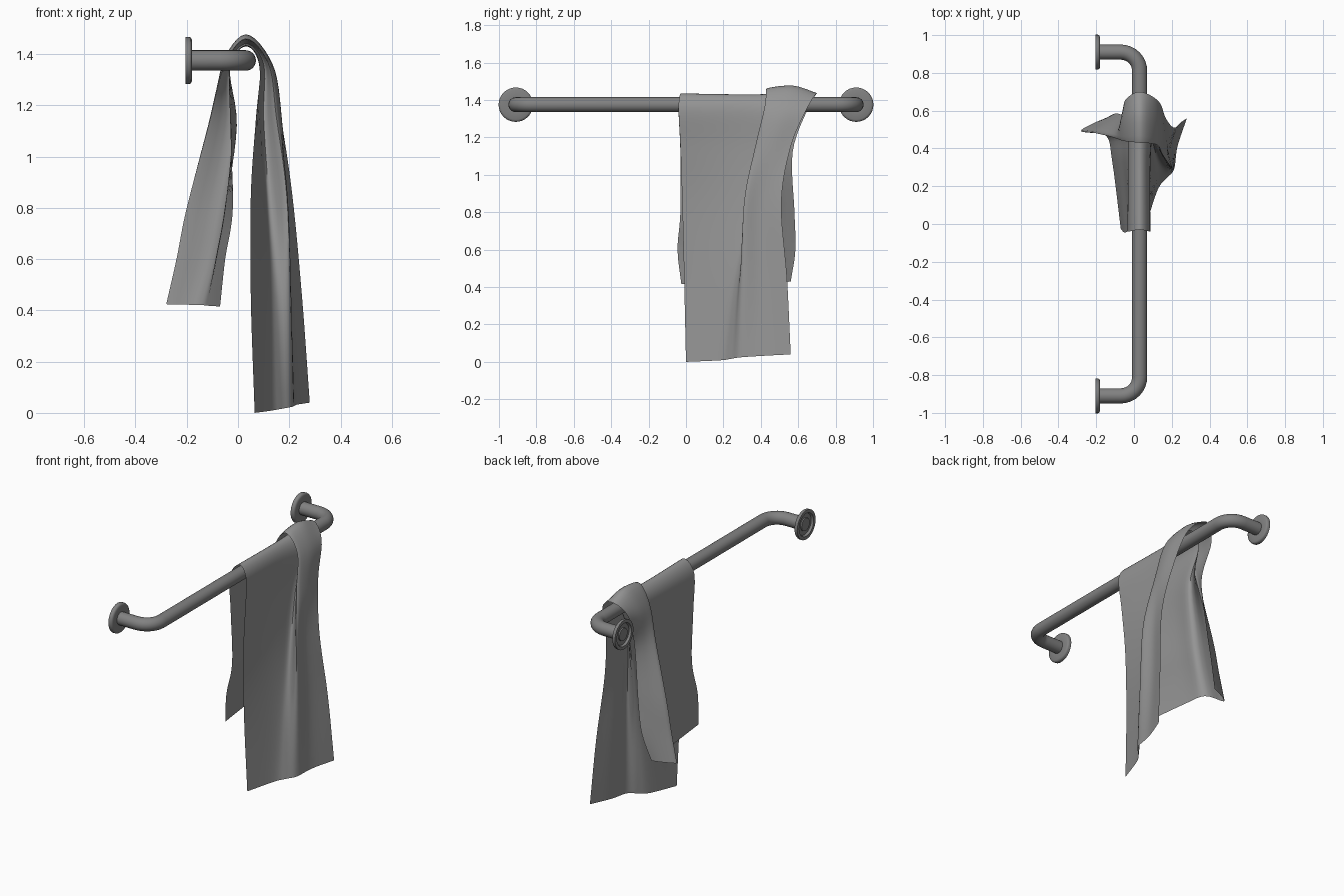
import bpy, math
from mathutils import Vector

if "Cube" in bpy.data.objects:
    bpy.data.objects.remove(bpy.data.objects["Cube"])

AX, AY, AZ = 0.03, 0.91, 1.375      # bar axis x, end-tube y, bar height


def grey(name, v):
    m = bpy.data.materials.new(name)
    m.diffuse_color = (v, v, v, 1)
    m.use_nodes = True
    m.node_tree.nodes["Principled BSDF"].inputs["Base Color"].default_value = m.diffuse_color
    return m


METAL, CLOTH = grey("dark_metal", 0.22), grey("grey_cloth", 0.30)


def mesh_object(name, verts, faces, mat, angle=40):
    me = bpy.data.meshes.new(name)
    me.from_pydata(verts, [], faces)
    me.materials.append(mat)
    ob = bpy.data.objects.new(name, me)
    bpy.context.collection.objects.link(ob)
    bpy.ops.object.select_all(action='DESELECT')
    ob.select_set(True)
    bpy.context.view_layer.objects.active = ob
    bpy.ops.object.shade_smooth_by_angle(angle=math.radians(angle))
    return ob


# Bent rail: a round tube swept along straight, elbow, straight, elbow, straight
R, N, TUBE = 0.10, 8, 0.04
half = [(-0.20, AY)]
for i in range(N + 1):
    a = math.pi / 2 * (1 - i / N)
    half.append((AX - R + R * math.cos(a), AY - R + R * math.sin(a)))
path = half + [(x, -y) for x, y in reversed(half)]
verts, faces, S = [], [], 24
for i, p in enumerate(path):
    a, b = path[max(i - 1, 0)], path[min(i + 1, len(path) - 1)]
    t = Vector((b[0] - a[0], b[1] - a[1], 0)).normalized()
    side = Vector((-t.y, t.x, 0))
    for k in range(S):
        w = 2 * math.pi * k / S
        verts.append(Vector((p[0], p[1], AZ)) + side * TUBE * math.cos(w)
                     + Vector((0, 0, TUBE * math.sin(w))))
for i in range(len(path) - 1):
    for k in range(S):
        k2 = (k + 1) % S
        faces.append((i * S + k, i * S + k2, (i + 1) * S + k2, (i + 1) * S + k))
faces += [tuple(range(S)), tuple(range(len(verts) - S, len(verts)))[::-1]]
mesh_object("towel_rail", verts, faces, METAL)

# Wall flanges: turned discs with a recessed back
profile = [(-0.182, 0.038), (-0.180, 0.080), (-0.184, 0.089), (-0.190, 0.092),
           (-0.205, 0.092), (-0.205, 0.072), (-0.192, 0.066), (-0.192, 0.038)]
for name, cy in (("wall_flange_back", AY), ("wall_flange_front", -AY)):
    verts, faces, S, n = [], [], 32, len(profile)
    for k in range(S):
        w = 2 * math.pi * k / S
        verts += [(x, cy + r * math.cos(w), AZ + r * math.sin(w)) for x, r in profile]
        for j in range(n - 1):
            m = (k + 1) % S
            faces.append((k * n + j, k * n + j + 1, m * n + j + 1, m * n + j))
    mesh_object(name, verts, faces, METAL)

# Towel cross-sections (height, tilt, (x, y) from the straight edge over the pleat)
front = [
    (0.00, 0.04, [(.065, 0), (.125, .18), (.17, .24), (.212, .29), (.23, .41), (.28, .56)]),
    (0.45, 0, [(.05, -.01), (.115, .22), (.15, .28), (.205, .30), (.205, .41), (.25, .54)]),
    (0.85, 0, [(.05, -.02), (.095, .26), (.12, .36), (.19, .31), (.185, .40), (.212, .51)]),
    (1.15, 0, [(.07, -.03), (.085, .30), (.10, .44), (.15, .37), (.17, .45), (.168, .56)]),
    (1.36, 0, [(.085, -.04), (.083, .34), (.10, .53), (.12, .42), (.135, .52), (.13, .65)]),
]
crown = [(.03, -.03, 1.435), (.03, .35, 1.43), (.03, .56, 1.44),
         (.03, .43, 1.46), (.03, .57, 1.477), (.03, .70, 1.437)]
back = [
    (1.35, 0, [(-.03, -.04), (-.03, .35), (-.035, .55), (-.055, .44), (-.065, .54), (-.05, .65)]),
    (1.12, 0, [(-.03, -.03), (-.02, .33), (-.01, .50), (-.115, .46), (-.08, .52), (-.04, .57)]),
    (0.80, 0, [(-.02, -.03), (-.05, .33), (-.06, .48), (-.20, .48), (-.13, .54), (-.07, .58)]),
    (0.60, 0, [(-.05, -.045), (-.085, .33), (-.10, .475), (-.24, .485), (-.17, .54), (-.10, .585)]),
    (0.415, 0.015, [(-.07, -.025), (-.115, .33), (-.15, .47), (-.28, .49), (-.21, .535), (-.15, .56)]),
]


def section(z, tilt, pts):
    return [Vector((x, y, z + tilt * i / 5)) for i, (x, y) in enumerate(pts)]


def smooth_line(p, steps):
    """Catmull-Rom line through the points."""
    q = [2 * p[0] - p[1]] + list(p) + [2 * p[-1] - p[-2]]
    out = []
    for i in range(1, len(q) - 2):
        a, b, c, d = q[i - 1:i + 3]
        for s in range(steps):
            t = s / steps
            out.append(0.5 * (2 * b + (c - a) * t + (2 * a - 5 * b + 4 * c - d) * t * t
                              + (3 * b - a - 3 * c + d) * t ** 3))
    return out + [p[-1]]


# Towel: sheet lofted through the sections, over the bar
rows = [section(*r) for r in front] + [[Vector(c) for c in crown]] + [section(*r) for r in back]
rows = [smooth_line(r, 5) for r in rows]
cols = [smooth_line(c, 6) for c in zip(*rows)]
n = len(cols[0])
verts = [v for c in cols for v in c]
faces = [(i * n + j, (i + 1) * n + j, (i + 1) * n + j + 1, i * n + j + 1)
         for i in range(len(cols) - 1) for j in range(n - 1)]
mesh_object("towel", verts, faces, CLOTH, 60)
